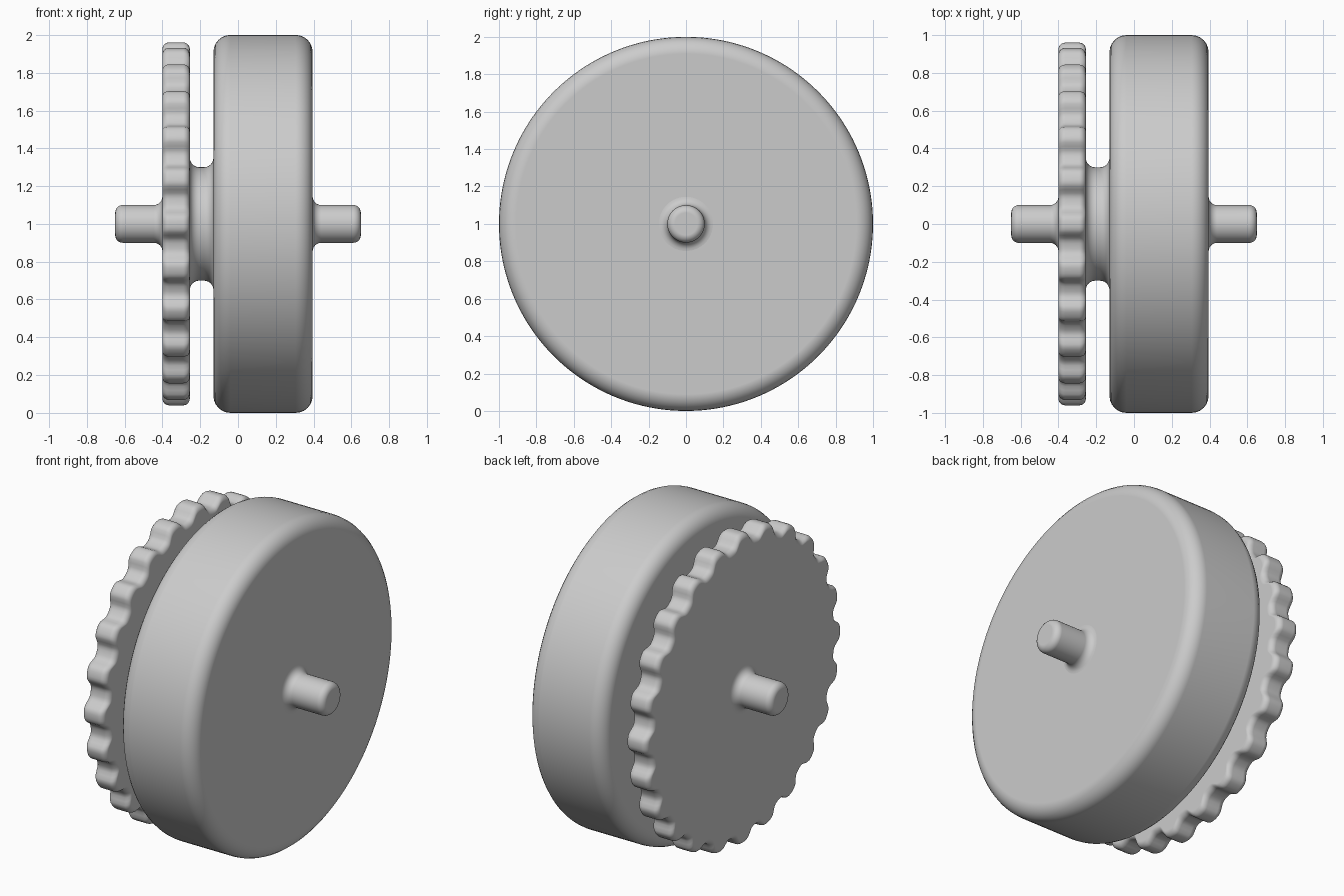
import bpy, bmesh, math

old = bpy.data.objects.get("Cube")
if old:
    bpy.data.objects.remove(old, do_unlink=True)

GREY = (0.6, 0.6, 0.6, 1)
mat = bpy.data.materials.new("plain grey")
mat.use_nodes = True
mat.diffuse_color = GREY
mat.node_tree.nodes["Principled BSDF"].inputs["Base Color"].default_value = GREY


def arc(x, r, size, start, end, steps=6):
    """Rounded corner of a profile: points (x, radius) around a centre."""
    angles = [math.radians(start + (end - start) * i / steps) for i in range(steps + 1)]
    return [(x + size * math.cos(a), r + size * math.sin(a)) for a in angles]


def lathe(name, profile, sides, wave=lambda a: 0):
    """Spin a profile around the x axis; wave shifts the radius by angle."""
    bm = bmesh.new()
    rings = []
    for x, r in profile:
        ring = []
        for i in range(sides):
            a = math.tau * i / sides
            rad = r + wave(a)
            ring.append(bm.verts.new((x, rad * math.sin(a), 1 + rad * math.cos(a))))
        rings.append(ring)
    for low, high in zip(rings, rings[1:]):
        for i in range(sides):
            j = (i + 1) % sides
            bm.faces.new((low[i], low[j], high[j], high[i]))
    bm.faces.new(rings[0])
    bm.faces.new(rings[-1])
    bmesh.ops.recalc_face_normals(bm, faces=bm.faces)
    mesh = bpy.data.meshes.new(name)
    bm.to_mesh(mesh)
    bm.free()
    mesh.materials.append(mat)
    obj = bpy.data.objects.new(name, mesh)
    bpy.context.collection.objects.link(obj)
    bpy.ops.object.select_all(action="DESELECT")
    obj.select_set(True)
    bpy.context.view_layer.objects.active = obj
    bpy.ops.object.shade_smooth_by_angle(angle=math.radians(40))
    normals = obj.modifiers.new("flat caps", "WEIGHTED_NORMAL")
    normals.keep_sharp = True
    return obj


def disc(left, right, radius, bevel):
    """Profile of a disc with rounded rims."""
    return (arc(left + bevel, radius - bevel, bevel, 180, 90)
            + arc(right - bevel, radius - bevel, bevel, 90, 0))


def tooth(a):
    """Rounded teeth with soft valleys, one tooth at the top."""
    return 0.03 * math.tanh(1.6 * math.cos(24 * a)) / math.tanh(1.6)


# Wide wheel and toothed disc
lathe("wheel", disc(-0.13, 0.395, 1.0, 0.09), 160)
lathe("toothed_disc", disc(-0.4, -0.255, 0.93, 0.035), 24 * 16, tooth)

# Waisted hub between them
lathe("hub", arc(-0.205, 0.35, 0.05, 180, 270) + arc(-0.18, 0.35, 0.05, 270, 360), 96)

# Axle ends, flared where they meet the discs
for name, side, face in (("left_axle", 1, 0.395), ("right_axle", -1, 0.4)):
    profile = arc(face + 0.045, 0.145, 0.045, 180, 270) + arc(0.61, 0.06, 0.04, 90, 0)
    lathe(name, [(side * x, r) for x, r in profile], 64)
